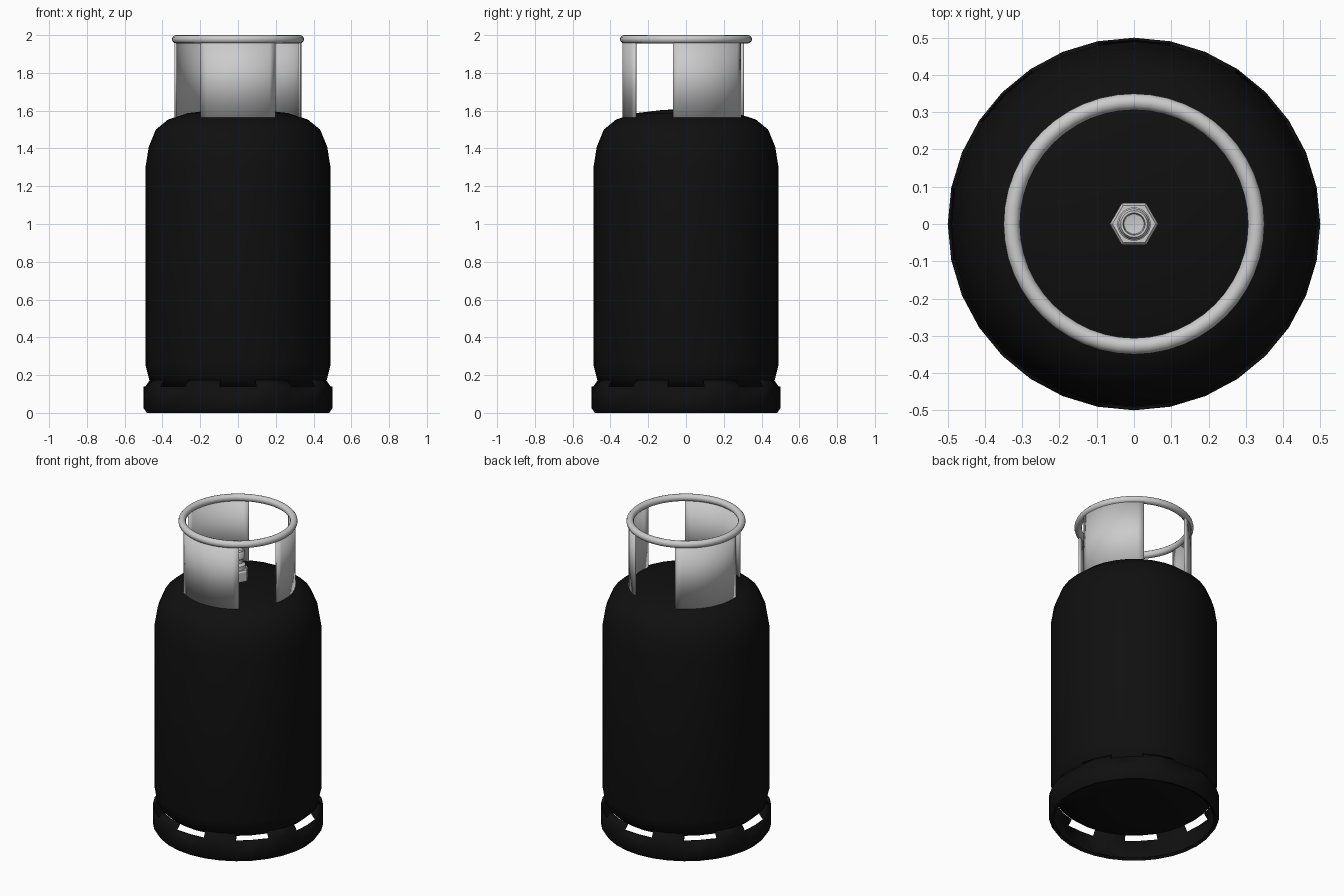
import bpy, bmesh, math

cube = bpy.data.objects.get("Cube")
if cube:
    bpy.data.objects.remove(cube, do_unlink=True)


def material(name, value):
    m = bpy.data.materials.new(name)
    m.use_nodes = True
    colour = (value, value, value, 1)
    m.diffuse_color = colour
    bsdf = m.node_tree.nodes["Principled BSDF"]
    bsdf.inputs["Base Color"].default_value = colour
    bsdf.inputs["Roughness"].default_value = 0.6
    return m


BLACK = material("black_paint", 0.005)
GREY = material("light_grey_metal", 0.6)


def finish(ob, mat, angle=40):
    """Give an object its colour and smooth shading with sharp corners."""
    ob.data.materials.clear()
    ob.data.materials.append(mat)
    bpy.ops.object.select_all(action="DESELECT")
    ob.select_set(True)
    bpy.context.view_layer.objects.active = ob
    bpy.ops.object.shade_smooth_by_angle(angle=math.radians(angle))


def lathe(name, profile, mat, sides=32, start=0, end=360, skip=None, thickness=0, angle=40):
    """Turn (radius, height) points around z, bottom to top."""
    bm = bmesh.new()
    rows = []
    for r, z in profile:
        row = []
        for i in range(sides + 1):
            a = math.radians(start + (end - start) * i / sides)
            row.append(bm.verts.new((r * math.cos(a), r * math.sin(a), z)))
        rows.append(row)
    for j in range(len(rows) - 1):
        for i in range(sides):
            if skip and skip(j, i):
                continue
            bm.faces.new((rows[j][i], rows[j][i + 1], rows[j + 1][i + 1], rows[j + 1][i]))
    bmesh.ops.remove_doubles(bm, verts=bm.verts, dist=1e-5)
    loose = [v for v in bm.verts if not v.link_faces]
    bmesh.ops.delete(bm, geom=loose, context="VERTS")
    mesh = bpy.data.meshes.new(name)
    bm.to_mesh(mesh)
    bm.free()
    ob = bpy.data.objects.new(name, mesh)
    bpy.context.collection.objects.link(ob)
    finish(ob, mat, angle)
    if thickness:
        mod = ob.modifiers.new("sheet_thickness", "SOLIDIFY")
        mod.thickness = thickness
        mod.offset = -1
    return ob


# Pressure vessel with a domed top and a shallow domed bottom
lathe("tank_body", [(0, 0.08), (0.2, 0.085), (0.36, 0.108), (0.43, 0.14), (0.47, 0.175),
                    (0.49, 0.255), (0.49, 1.3), (0.472, 1.41), (0.435, 1.5), (0.37, 1.553),
                    (0.265, 1.587), (0.13, 1.603), (0, 1.61)], BLACK, angle=50)

# Foot ring, open below, with eight slots in its inward sloping rim
lathe("foot_ring", [(0.465, 0.004), (0.483, 0), (0.5, 0.025), (0.5, 0.14), (0.475, 0.175)], BLACK,
      skip=lambda j, i: j == 3 and i % 4 in (0, 3), thickness=0.008, angle=50)

# Three curved guard plates
for name, start in (("front_guard_plate", -126), ("right_guard_plate", -12), ("back_guard_plate", 114)):
    lathe(name, [(0.337, 1.555), (0.337, 1.975)], GREY, sides=12,
          start=start, end=start + 72, thickness=0.012)

# Round carrying handle on top of the plates
bpy.ops.mesh.primitive_torus_add(major_segments=48, minor_segments=12, major_radius=0.328,
                                 minor_radius=0.022, location=(0, 0, 1.978))
handle = bpy.context.object
handle.name = "handle_ring"
finish(handle, GREY, 60)

# Valve: hexagonal nut and a turned stem with an open mouth
lathe("valve_nut", [(0, 1.59), (0.065, 1.59), (0.065, 1.665), (0.058, 1.675), (0, 1.675)],
      GREY, sides=6, angle=20)
lathe("valve_stem", [(0.045, 1.67), (0.045, 1.7), (0.028, 1.71), (0.028, 1.735), (0.042, 1.745),
                     (0.042, 1.78), (0.036, 1.79), (0.03, 1.79), (0.027, 1.775), (0, 1.77)],
      GREY, sides=20)
